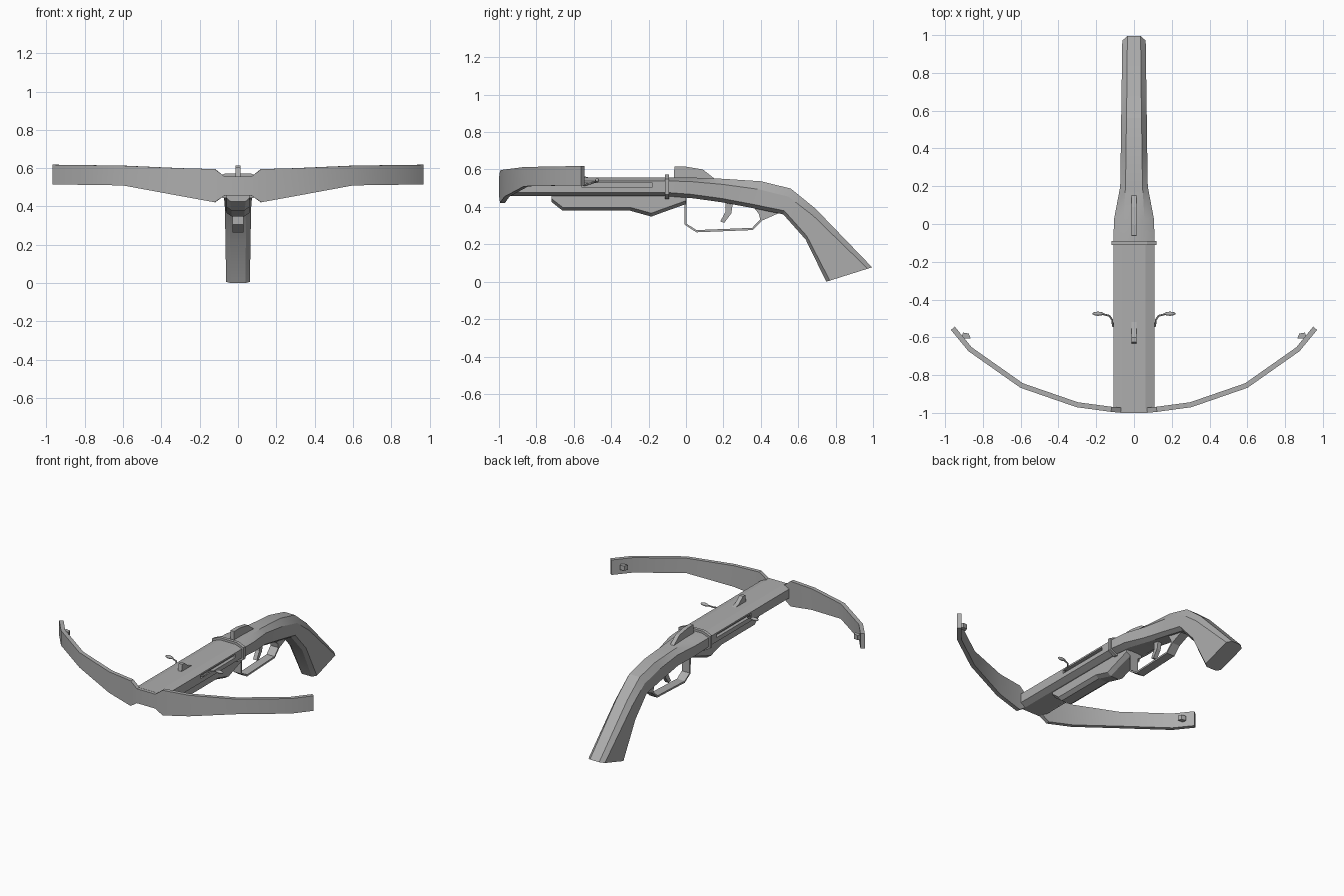
import bpy, bmesh, math
from mathutils import Vector

if "Cube" in bpy.data.objects:
    bpy.data.objects.remove(bpy.data.objects["Cube"])

grey = bpy.data.materials.new("plain grey")
grey.use_nodes = True
COLOUR = (0.42, 0.42, 0.42, 1)
grey.diffuse_color = COLOUR
grey.node_tree.nodes["Principled BSDF"].inputs["Base Color"].default_value = COLOUR


def finish(name, bm, smooth=None):
    bmesh.ops.recalc_face_normals(bm, faces=bm.faces)
    mesh = bpy.data.meshes.new(name)
    bm.to_mesh(mesh)
    bm.free()
    mesh.materials.append(grey)
    ob = bpy.data.objects.new(name, mesh)
    bpy.context.collection.objects.link(ob)
    if smooth:
        bpy.ops.object.select_all(action="DESELECT")
        ob.select_set(True)
        bpy.context.view_layer.objects.active = ob
        bpy.ops.object.shade_smooth_by_angle(angle=math.radians(smooth))
    return ob


def loft(name, rings, smooth=None):
    """Skin matching rings of points and cap both ends."""
    bm = bmesh.new()
    loops = [[bm.verts.new(p) for p in ring] for ring in rings]
    n = len(loops[0])
    for a, b in zip(loops, loops[1:]):
        for i in range(n):
            j = (i + 1) % n
            bm.faces.new((a[i], a[j], b[j], b[i]))
    bm.faces.new(loops[0])
    bm.faces.new(loops[-1])
    return finish(name, bm, smooth)


def octagon(top, bottom, half, top_half, bottom_half, top_cut, bottom_cut):
    """Chamfered ring between a top and a bottom point, each (y, z)."""
    t, b = Vector((0, *top)), Vector((0, *bottom))
    down = (b - t).normalized()
    right = [(t, top_half), (t + down * top_cut, half),
             (b - down * bottom_cut, half), (b, bottom_half)]
    return ([p + Vector((w, 0, 0)) for p, w in right]
            + [p - Vector((w, 0, 0)) for p, w in reversed(right)])


def plate(name, outline, half, x=0):
    """Side outline of (y, z) points given a thickness across x."""
    return loft(name, [[(x + s * half, y, z) for y, z in outline] for s in (-1, 1)])


def box(name, centre, size):
    (x, y, z), (a, b, c) = centre, [s / 2 for s in size]
    return plate(name, [(y - b, z - c), (y + b, z - c), (y + b, z + c), (y - b, z + c)], a, x)


# Barrel block with a slot along each side
barrel = loft("barrel", [octagon((y, 0.557), (y, 0.457), 0.108, 0.06, 0.07, 0.018, 0.02)
                         for y in (-0.978, -0.1)])
for side in (-1, 1):
    cutter = box("slot_cutter", (side * 0.11, -0.37, 0.517), (0.05, 0.38, 0.022))
    cutter.hide_render = True
    cut = barrel.modifiers.new("slot", "BOOLEAN")
    cut.operation, cut.object, cut.solver = "DIFFERENCE", cutter, "EXACT"
    bpy.context.view_layer.objects.active = barrel
    bpy.ops.object.modifier_apply(modifier=cut.name)
    bpy.data.objects.remove(cutter)

# Stock and curved grip: top point, bottom point, half width, top half, top cut
stock = [
    ((-0.1, 0.557), (-0.1, 0.457), 0.11, 0.06, 0.018),
    ((0.03, 0.557), (0.03, 0.447), 0.105, 0.055, 0.022),
    ((0.2, 0.55), (0.19, 0.425), 0.073, 0.045, 0.03),
    ((0.4, 0.537), (0.35, 0.395), 0.07, 0.042, 0.045),
    ((0.56, 0.498), (0.52, 0.36), 0.068, 0.04, 0.045),
    ((0.693, 0.39), (0.64, 0.225), 0.066, 0.038, 0.04),
    ((0.995, 0.077), (0.75, 0.0), 0.062, 0.035, 0.025),
]
loft("stock", [octagon(t, b, w, tw, w * 0.62, tc, 0.02) for t, b, w, tw, tc in stock], 25)

# Collar between barrel and stock
loft("collar", [octagon((y, 0.572), (y, 0.443), 0.119, 0.068, 0.075, 0.022, 0.024)
                for y in (-0.112, -0.09)])

# Fore grip under the barrel: y, bottom z, bottom half width
fore = [(-0.72, 0.427, 0.04), (-0.66, 0.38, 0.035), (-0.3, 0.38, 0.035),
        (-0.185, 0.348, 0.033), (-0.14, 0.365, 0.033), (0.0, 0.415, 0.03)]
loft("fore_grip", [octagon((y, 0.462), (y, z), 0.06, 0.06, w, 0.012, 0.018)
                   for y, z, w in fore])

# Bow limbs: x, y, bottom z, top z
half_bow = [(0.07, -0.986, 0.457, 0.556), (0.12, -0.981, 0.422, 0.595),
            (0.3, -0.957, 0.455, 0.6), (0.595, -0.855, 0.51, 0.613),
            (0.868, -0.663, 0.514, 0.617), (0.959, -0.552, 0.515, 0.618)]
bow = [(-x, *rest) for x, *rest in reversed(half_bow)] + half_bow
rings = []
for i, (x, y, low, high) in enumerate(bow):
    a, b = bow[max(i - 1, 0)], bow[min(i + 1, len(bow) - 1)]
    along = Vector((b[0] - a[0], b[1] - a[1])).normalized()
    nx, ny = -along.y * 0.0135, along.x * 0.0135
    rings.append([(x + nx, y + ny, low), (x + nx, y + ny, high),
                  (x - nx, y - ny, high), (x - nx, y - ny, low)])
loft("bow", rings, 30)

# String nubs inside the bow tips
for side, label in ((1, "left"), (-1, "right")):
    nub = [(0.915, -0.605), (0.865, -0.605), (0.875, -0.58), (0.905, -0.575)]
    loft(label + "_string_nub", [[(side * x, y, z) for x, y in nub] for z in (0.55, 0.582)])

# Rear and front sights
plate("rear_sight", [(-0.065, 0.55), (-0.062, 0.615), (0.0, 0.615),
                     (0.09, 0.6), (0.16, 0.545)], 0.014)
plate("front_sight", [(-0.635, 0.55), (-0.625, 0.603), (-0.6, 0.603),
                      (-0.555, 0.566), (-0.49, 0.55)], 0.014)

# Trigger guard strap, bent along a path
guard = [(-0.003, 0.45), (-0.003, 0.308), (0.056, 0.27), (0.355, 0.282),
         (0.402, 0.33), (0.395, 0.365), (0.36, 0.41)]
rings = []
for i, p in enumerate(guard):
    before, after = guard[max(i - 1, 0)], guard[min(i + 1, len(guard) - 1)]
    d = Vector(after) - Vector(before)
    n = Vector((-d.y, d.x)).normalized() * 0.006
    rings.append([(sx * 0.03, p[0] + s * n.x, p[1] + s * n.y)
                  for sx, s in ((-1, -1), (1, -1), (1, 1), (-1, 1))])
loft("trigger_guard", rings)
plate("guard_tail", [(0.36, 0.415), (0.395, 0.365), (0.402, 0.325),
                     (0.5, 0.368), (0.48, 0.39)], 0.03)

# Trigger
plate("trigger", [(0.212, 0.44), (0.252, 0.43), (0.242, 0.365),
                  (0.205, 0.315), (0.183, 0.322), (0.212, 0.375)], 0.014)

# Cocking levers: bent wire with an oval knob
for side, label in ((1, "left"), (-1, "right")):
    curve = bpy.data.curves.new(label + "_lever", "CURVE")
    curve.dimensions = "3D"
    curve.bevel_depth = 0.005
    curve.bevel_resolution = 1
    curve.use_fill_caps = True
    path = [(0.09, -0.545, 0.516), (0.113, -0.54, 0.517), (0.115, -0.508, 0.526),
            (0.13, -0.486, 0.534), (0.165, -0.477, 0.54)]
    spline = curve.splines.new("POLY")
    spline.points.add(len(path) - 1)
    for point, (x, y, z) in zip(spline.points, path):
        point.co = (side * x, y, z, 1)
    curve.materials.append(grey)
    bpy.context.collection.objects.link(bpy.data.objects.new(label + "_lever", curve))
    bm = bmesh.new()
    bmesh.ops.create_uvsphere(bm, u_segments=10, v_segments=6, radius=1)
    bmesh.ops.scale(bm, vec=(0.031, 0.011, 0.011), verts=bm.verts)
    bmesh.ops.translate(bm, vec=(side * 0.19, -0.475, 0.542), verts=bm.verts)
    finish(label + "_lever_knob", bm, 60)
